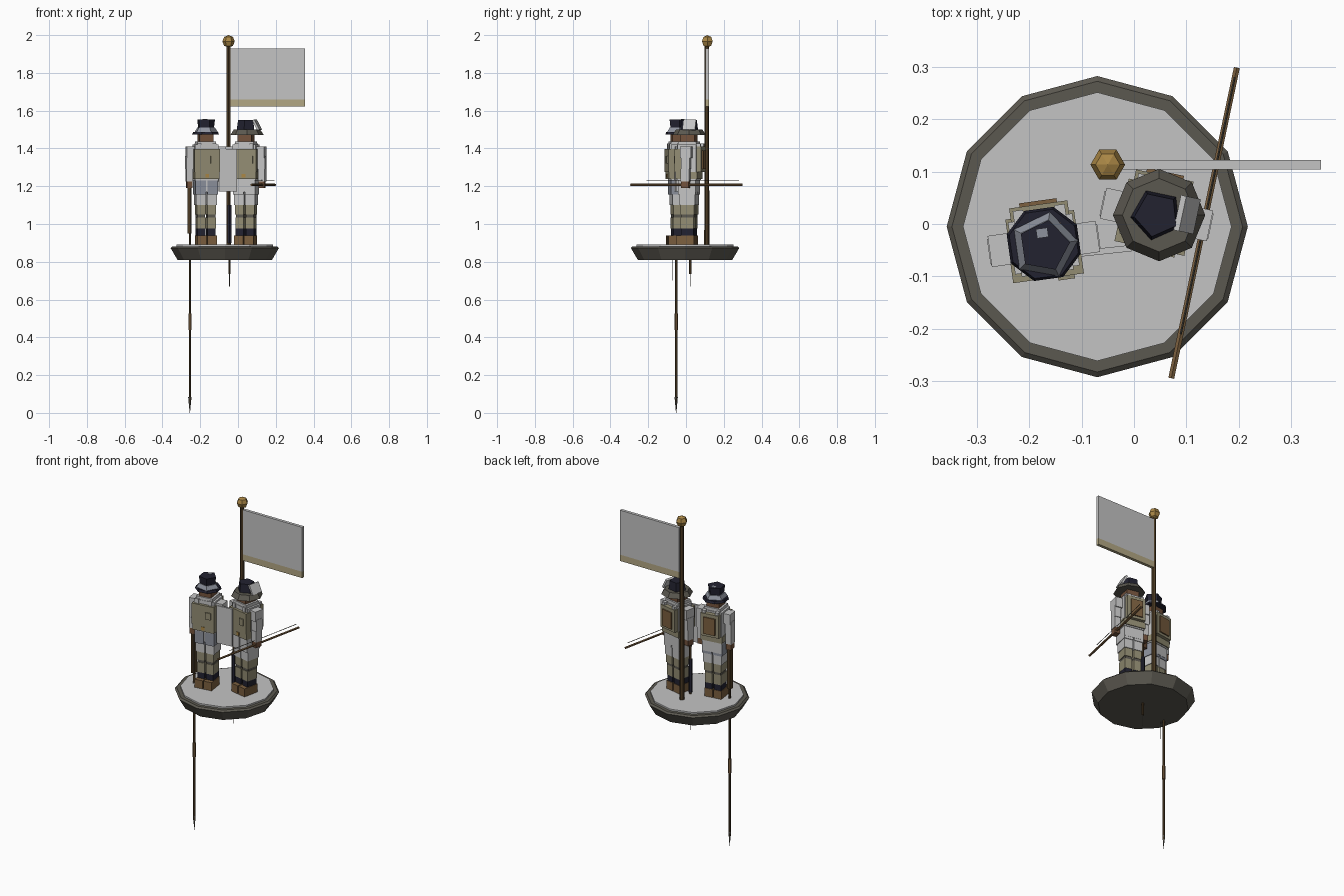
import bpy, bmesh, math
from mathutils import Matrix, Vector

if "Cube" in bpy.data.objects:
    bpy.data.objects.remove(bpy.data.objects["Cube"])

COLOURS = {
    "pale_grey": (0.55, 0.55, 0.55), "stone": (0.105, 0.098, 0.08),
    "khaki": (0.29, 0.265, 0.17), "dark_wood": (0.07, 0.042, 0.017),
    "leather": (0.2, 0.115, 0.05), "navy": (0.016, 0.016, 0.03),
    "gold": (0.40, 0.24, 0.06), "skin": (0.17, 0.085, 0.045),
    "blue_grey": (0.27, 0.29, 0.34), "sand": (0.45, 0.39, 0.23)}
MATS = {}
for n, c in COLOURS.items():
    MATS[n] = bpy.data.materials.new(n)
    MATS[n].diffuse_color = (*c, 1)
I = Matrix.Identity(4)


def finish(bm, name, mat, M):
    bmesh.ops.recalc_face_normals(bm, faces=bm.faces)
    me = bpy.data.meshes.new(name)
    bm.to_mesh(me)
    bm.free()
    me.materials.append(MATS[mat])
    ob = bpy.data.objects.new(name, me)
    ob.matrix_world = M
    bpy.context.collection.objects.link(ob)
    return ob


def box(name, mat, x, y, z, M=I, mirror=False):
    """Box from axis ranges, optionally with a mirrored twin."""
    bm = bmesh.new()
    for s in ((1, -1) if mirror else (1,)):
        size = Matrix.Diagonal((x[1] - x[0], y[1] - y[0], z[1] - z[0], 1))
        mid = Matrix.Translation((s * sum(x) / 2, sum(y) / 2, sum(z) / 2))
        bmesh.ops.create_cube(bm, size=1, matrix=mid @ size)
    return finish(bm, name, mat, M)


def prism(name, mat, xy, z, r1, r2, n, M=I, turn=0):
    """Upright tapered prism with n sides."""
    bm = bmesh.new()
    T = Matrix.Translation((xy[0], xy[1], sum(z) / 2)) @ Matrix.Rotation(math.radians(turn), 4, 'Z')
    bmesh.ops.create_cone(bm, cap_ends=True, segments=n, radius1=r1, radius2=r2,
                          depth=z[1] - z[0], matrix=T)
    return finish(bm, name, mat, M)


def rod(name, mat, a, b, r, n=6):
    a, b = Vector(a), Vector(b)
    bm = bmesh.new()
    T = Matrix.Translation((a + b) / 2) @ (b - a).to_track_quat('Z', 'Y').to_matrix().to_4x4()
    bmesh.ops.create_cone(bm, cap_ends=True, segments=n, radius1=r, radius2=r,
                          depth=(b - a).length, matrix=T)
    return finish(bm, name, mat, I)


# Twelve-sided stand
C = (-0.07, -0.005)
prism("stand_body", "stone", C, (0.81, 0.873), 0.25, 0.287, 12)
prism("stand_rim", "stone", C, (0.873, 0.882), 0.287, 0.277, 12)
prism("stand_top", "pale_grey", C, (0.875, 0.891), 0.256, 0.256, 12)

# Flagpole with finial and flag
prism("flagpole", "dark_wood", (-0.05, 0.11), (0.885, 1.95), 0.0135, 0.012, 6)
bm = bmesh.new()
bmesh.ops.create_uvsphere(bm, u_segments=6, v_segments=4, radius=0.033,
                          matrix=Matrix.Translation((-0.05, 0.113, 1.967)) @ Matrix.Rotation(math.pi / 6, 4, 'Z'))
finish(bm, "finial", "gold", I)
box("flag", "pale_grey", (-0.04, 0.356), (0.104, 0.122), (1.66, 1.928))
box("flag_border", "sand", (-0.04, 0.356), (0.104, 0.122), (1.622, 1.66))


def figure(label, M, thigh):
    def b(part, mat, x, y, z, mirror=False):
        box(label + part, mat, x, y, z, M, mirror)
    # Boots and layered legs
    b("boots", "leather", (0.003, 0.052), (-0.062, 0.035), (0.888, 0.94), True)
    b("ankles", "navy", (0.006, 0.049), (-0.036, 0.032), (0.94, 0.975), True)
    b("gaiters", "khaki", (0.005, 0.05), (-0.037, 0.034), (0.975, 1.035), True)
    b("knee_bands", "stone", (0.007, 0.048), (-0.034, 0.034), (1.035, 1.05), True)
    b("breeches", "khaki", (0.005, 0.052), (-0.037, 0.037), (1.05, 1.1), True)
    b("thighs", "pale_grey", (0.003, 0.056), (-0.041, 0.041), (1.1, 1.16), True)
    b("thigh_pouches", thigh, (0.004, 0.06), (-0.05, 0.045), (1.155, 1.23), True)
    b("hips", "pale_grey", (-0.058, 0.058), (-0.045, 0.046), (1.17, 1.25))
    # Torso, waistcoat and belt
    b("torso", "pale_grey", (-0.062, 0.062), (-0.05, 0.05), (1.23, 1.42))
    b("waistcoat", "khaki", (-0.068, 0.068), (-0.066, -0.03), (1.275, 1.398))
    b("belt", "khaki", (-0.066, 0.066), (-0.062, 0.056), (1.238, 1.275))
    b("buckle", "gold", (-0.01, 0.01), (-0.066, -0.06), (1.247, 1.266))
    b("collar", "pale_grey", (-0.05, 0.05), (-0.048, 0.046), (1.41, 1.438))
    b("chest_pocket", "khaki", (0.018, 0.05), (-0.073, -0.064), (1.32, 1.36))
    # Pack on the back
    b("pack", "khaki", (-0.056, 0.056), (0.048, 0.076), (1.275, 1.41))
    b("pack_panel", "leather", (-0.036, 0.036), (0.074, 0.083), (1.29, 1.39))
    b("pack_straps", "pale_grey", (0.03, 0.05), (-0.056, 0.07), (1.395, 1.425), True)
    # Arms and hands
    b("shoulders", "pale_grey", (0.06, 0.104), (-0.03, 0.03), (1.35, 1.41), True)
    b("upper_arms", "pale_grey", (0.068, 0.106), (-0.024, 0.024), (1.29, 1.36), True)
    b("forearms", "pale_grey", (0.07, 0.105), (-0.026, 0.02), (1.225, 1.29), True)
    b("hands", "skin", (0.073, 0.102), (-0.024, 0.018), (1.19, 1.225), True)
    # Head
    b("head", "skin", (-0.037, 0.037), (-0.04, 0.036), (1.43, 1.49))


A = Matrix.Translation((-0.172, -0.038, 0)) @ Matrix.Rotation(math.radians(8), 4, 'Z')
B = Matrix.Translation((0.043, 0.018, 0)) @ Matrix.Rotation(math.radians(-12), 4, 'Z')
figure("left_", A, "blue_grey")
figure("right_", B, "pale_grey")

# Left hat: eight-sided brim, band and flared crown
prism("left_hat_brim", "navy", (0, 0), (1.474, 1.488), 0.073, 0.068, 8, A, 22.5)
prism("left_hat_band", "blue_grey", (0, -0.003), (1.486, 1.51), 0.066, 0.05, 5, A, -18)
prism("left_hat_crown", "navy", (0, -0.004), (1.49, 1.553), 0.042, 0.05, 5, A, -90)
box("left_hat_badge", "blue_grey", (-0.011, 0.011), (0.012, 0.03), (1.545, 1.556), A)

# Right hat: wide drooping brim turned up on one side
prism("right_hat_brim", "stone", (0.005, 0), (1.472, 1.5), 0.088, 0.07, 8, B, 12)
prism("right_hat_crown", "navy", (0, 0), (1.498, 1.55), 0.05, 0.043, 5, B, 180)
flap = Matrix.Translation((0.057, 0.012, 1.524)) @ Matrix.Rotation(math.radians(-28), 4, 'Y')
box("right_hat_flap", "pale_grey", (-0.006, 0.006), (-0.034, 0.034), (-0.03, 0.03), B @ flap)

# Pale board between the figures
board = Matrix.Translation((-0.052, -0.051, 1.285)) @ Matrix.Rotation(math.radians(6), 4, 'Z')
box("board", "pale_grey", (-0.05, 0.047), (-0.006, 0.006), (-0.113, 0.113), board)

# Long upright pole of the left figure, running down through the stand
px, py = -0.255, -0.052
rod("long_pole", "dark_wood", (px, py, 0.06), (px, py, 1.3), 0.0065)
box("long_pole_stock", "dark_wood", (px - 0.012, px + 0.008), (py - 0.016, py + 0.012), (0.95, 1.3))
rod("long_pole_sleeve", "leather", (px, py, 0.44), (px, py, 0.525), 0.0095)
prism("long_pole_tip", "stone", (px, py), (0.0, 0.085), 0.001, 0.009, 4)
rod("long_pole_wire", "stone", (px + 0.005, py - 0.018, 0.70), (px + 0.005, py - 0.018, 1.25), 0.002, 4)

# Short upright pole of the right figure
sx, sy = -0.045, 0.022
rod("short_pole", "dark_wood", (sx, sy, 0.735), (sx, sy, 1.25), 0.007)
rod("short_pole_sleeve", "navy", (sx, sy, 0.90), (sx, sy, 1.1), 0.011)
rod("short_pole_tip", "stone", (sx, sy, 0.67), (sx, sy, 0.74), 0.002, 4)

# Level pole with a fine wire above it
rod("level_pole", "leather", (0.071, -0.294, 1.207), (0.196, 0.298, 1.207), 0.0065)
rod("level_pole_wire", "stone", (0.089, -0.21, 1.232), (0.192, 0.28, 1.232), 0.002, 4)

for m in bpy.data.materials:
    if m.users and not m.is_grease_pencil:
        m.use_nodes = True
        m.node_tree.nodes["Principled BSDF"].inputs["Base Color"].default_value = m.diffuse_color
